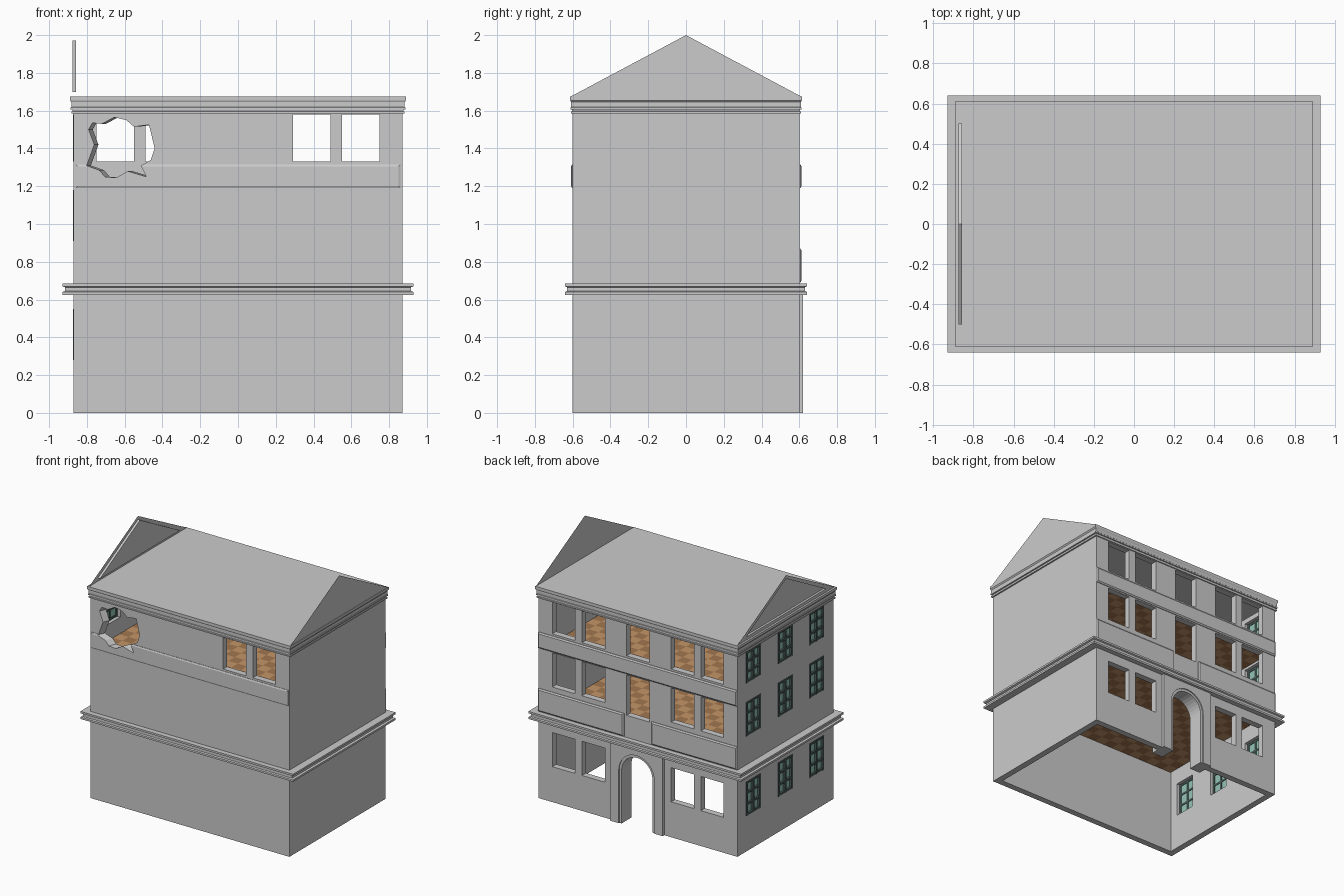
import bpy, bmesh
from math import pi, cos, sin

if "Cube" in bpy.data.objects:
    bpy.data.objects.remove(bpy.data.objects["Cube"])

HX, HY, T = 0.87, 0.60, 0.05   # half width, half depth, wall thickness


def material(name, rgb):
    m = bpy.data.materials.new(name)
    m.diffuse_color = (*rgb, 1)
    m.use_nodes = True
    m.node_tree.nodes["Principled BSDF"].inputs["Base Color"].default_value = m.diffuse_color
    return m


def finish(name, bm, mats=(), normals=True):
    if normals:
        bmesh.ops.recalc_face_normals(bm, faces=bm.faces[:])
    me = bpy.data.meshes.new(name)
    bm.to_mesh(me)
    bm.free()
    for m in mats:
        me.materials.append(m)
    ob = bpy.data.objects.new(name, me)
    bpy.context.collection.objects.link(ob)
    return ob


def add_prism(bm, pts, y0, y1, shift=0):
    """Extrude an (x, z) outline along y."""
    a = [bm.verts.new((x, y0, z)) for x, z in pts]
    b = [bm.verts.new((x + shift, y1, z)) for x, z in pts]
    n = len(pts)
    bm.faces.new(a)
    bm.faces.new(b[::-1])
    for i in range(n):
        j = (i + 1) % n
        bm.faces.new((a[i], b[i], b[j], a[j]))


def rect(x0, x1, z0, z1):
    return [(x0, z0), (x1, z0), (x1, z1), (x0, z1)]


def add_box(bm, x0, x1, y0, y1, z0, z1):
    add_prism(bm, rect(x0, x1, z0, z1), y0, y1)


def cut(ob, cutter, remove=True):
    mod = ob.modifiers.new("cut", 'BOOLEAN')
    mod.operation, mod.solver, mod.object = 'DIFFERENCE', 'EXACT', cutter
    cutter.hide_render = True
    bpy.context.view_layer.objects.active = ob
    bpy.ops.object.modifier_apply(modifier=mod.name)
    if remove:
        bpy.data.objects.remove(cutter)


def ring(name, profile, cap=False):
    """Sweep an (offset, z) profile around the building's rectangle."""
    bm = bmesh.new()
    loops = []
    for o, z in profile:
        hx, hy = HX + o, HY + o * 0.68
        loops.append([bm.verts.new((sx * hx, sy * hy, z))
                      for sx, sy in ((-1, -1), (1, -1), (1, 1), (-1, 1))])
    for a, b in zip(loops, loops[1:]):
        for i in range(4):
            j = (i + 1) % 4
            bm.faces.new((a[i], a[j], b[j], b[i]))
    if cap:
        bm.faces.new(loops[-1])
    return finish(name, bm)


def panel(name, x0, x1, z0, z1, side, out=0.008, c=0.01):
    """Raised wall panel with chamfered edges."""
    bm = bmesh.new()
    y = side * HY
    rows = [(0, y - side * 0.02), (0, y + side * out * 0.4), (c, y + side * out)]
    loops = [[bm.verts.new((x, yy, z)) for x, z in rect(x0 + i, x1 - i, z0 + i, z1 - i)]
             for i, yy in rows]
    for a, b in zip(loops, loops[1:]):
        for i in range(4):
            j = (i + 1) % 4
            bm.faces.new((a[i], a[j], b[j], b[i]))
    bm.faces.new(loops[0])
    bm.faces.new(loops[-1])
    return finish(name, bm)


def arch(r, spring, z0=-0.1, n=16):
    return [(-r, z0), (r, z0)] + [(r * cos(pi * i / n), spring + r * sin(pi * i / n))
                                  for i in range(n + 1)]


# Wall shell, open at the bottom
bm = bmesh.new()
add_box(bm, -HX, HX, -HY, HY, 0, 1.62)
walls = finish("walls", bm)
bm = bmesh.new()
add_box(bm, -HX + T, HX - T, -HY + T, HY - T, -0.2, 1.8)
cut(walls, finish("inside_cutter", bm))

# Window and arch openings
levels = [(0.28, 0.55), (0.91, 1.18), (1.33, 1.58)]
bm = bmesh.new()
for z0, z1 in levels:
    for x0, x1 in ((0.29, 0.49), (0.55, 0.75)):
        add_prism(bm, rect(x0, x1, z0, z1), 0.5, 0.7)
        add_prism(bm, rect(-x1, -x0, z0, z1), 0.5, 0.7)
        if z0 > 1.2:
            add_prism(bm, rect(x0, x1, z0, z1), -0.7, -0.5)
    for y in (-0.39, 0, 0.4):
        add_box(bm, -1, -0.75, y - 0.09, y + 0.09, z0, z1)
add_prism(bm, rect(-0.1, 0.1, 1.33, 1.58), 0.5, 0.7)
add_prism(bm, rect(-0.1, 0.1, 0.86, 1.18), 0.5, 0.7)
add_prism(bm, arch(0.135, 0.42), 0.4, 0.7)
cut(walls, finish("opening_cutter", bm))

# Raised bands on front and back, and the balcony panels
front_band = panel("front_band", -0.86, 0.86, 1.19, 1.315, -1)
panel("back_band", -0.87, 0.87, 1.19, 1.315, 1, 0.012)
for s in (-1, 1):
    a, b = sorted((s * 0.12, s * 0.87))
    panel("balcony_panel", a, b, 0.69, 0.87, 1, 0.012)

# Broken hole in the front wall
hole = [(-.78, 1.535), (-.73, 1.53), (-.665, 1.565), (-.60, 1.55), (-.56, 1.515),
        (-.48, 1.525), (-.45, 1.40), (-.47, 1.34), (-.52, 1.31), (-.49, 1.25),
        (-.59, 1.28), (-.65, 1.245), (-.71, 1.25), (-.74, 1.285), (-.81, 1.31),
        (-.77, 1.42), (-.80, 1.50)]
bm = bmesh.new()
add_prism(bm, hole, -0.62, -0.53, 0.04)
hole_cutter = finish("hole_cutter", bm)
cut(front_band, hole_cutter, False)
cut(walls, hole_cutter)

# Ledge above the ground floor and the cornice under the roof
ring("ledge", [(0, .625), (.06, .625), (.06, .64), (.045, .645), (.045, .665),
               (.06, .67), (.06, .685), (0, .685)])
ring("cornice", [(0, 1.585), (.012, 1.585), (.012, 1.595), (.006, 1.597), (.006, 1.605),
                 (.016, 1.607), (.016, 1.617), (.012, 1.62), (.012, 1.645),
                 (.02, 1.655), (.02, 1.675)], cap=True)

# Entrance surround with a stepped arch
bm = bmesh.new()
add_box(bm, -0.23, 0.23, 0.49, 0.62, 0, 0.63)
portal = finish("entrance_surround", bm)
for r, y0 in ((0.135, 0.4), (0.155, 0.612)):
    bm = bmesh.new()
    add_prism(bm, arch(r, 0.42), y0, 0.7)
    cut(portal, finish("arch_cutter", bm))

# Gable ends: plain on the right, recessed triangle on the left
bm = bmesh.new()
bm.faces.new([bm.verts.new((0.885, y, z)) for y, z in ((-.61, 1.675), (.61, 1.675), (0, 2))])
finish("right_gable", bm)
bm = bmesh.new()
loops = [[bm.verts.new((x, y, z)) for y, z in ((-w, b), (w, b), (0, t))]
         for x, w, b, t in ((-.875, .61, 1.675, 2), (-.875, .5, 1.70, 1.972), (-.857, .5, 1.70, 1.972))]
for a, b in zip(loops, loops[1:]):
    for i in range(3):
        j = (i + 1) % 3
        bm.faces.new((a[i], a[j], b[j], b[i]))
bm.faces.new(loops[-1])
finish("left_gable", bm)

# Tiled floors
tiles = [material("tile_light", (.55, .30, .14)), material("tile_dark", (.36, .18, .08))]
for z in (0.68, 1.2):
    bm = bmesh.new()
    nx, ny = 20, 14
    w, d = 2 * (HX - T) / nx, 2 * (HY - T) / ny
    grid = [[bm.verts.new((-HX + T + i * w, -HY + T + j * d, z)) for j in range(ny + 1)]
            for i in range(nx + 1)]
    for i in range(nx):
        for j in range(ny):
            f = bm.faces.new((grid[i][j], grid[i + 1][j], grid[i + 1][j + 1], grid[i][j + 1]))
            f.material_index = (i + j) % 2
    finish("tiled_floor", bm, tiles, normals=False)

# Glazed windows of the left wall: pane, border and glazing bars
glass = material("glass", (.30, .55, .48))
frame = material("window_frame", (.07, .11, .10))
for z0, z1 in levels:
    for y in (-0.39, 0, 0.4):
        y0, y1 = y - 0.09, y + 0.09
        bm = bmesh.new()
        add_box(bm, -.856, -.850, y0, y1, z0, z1)
        finish("window_pane", bm, [glass])
        bm = bmesh.new()
        for a, b in ((y0, y0 + .018), (y - .008, y + .008), (y1 - .018, y1)):
            add_box(bm, -.873, -.845, a, b, z0, z1)
        h = (z1 - z0) / 3
        for c in (z0 + .009, z0 + h, z0 + 2 * h, z1 - .009):
            add_box(bm, -.872, -.846, y0, y1, c - .008, c + .008)
        finish("window_frame", bm, [frame])
